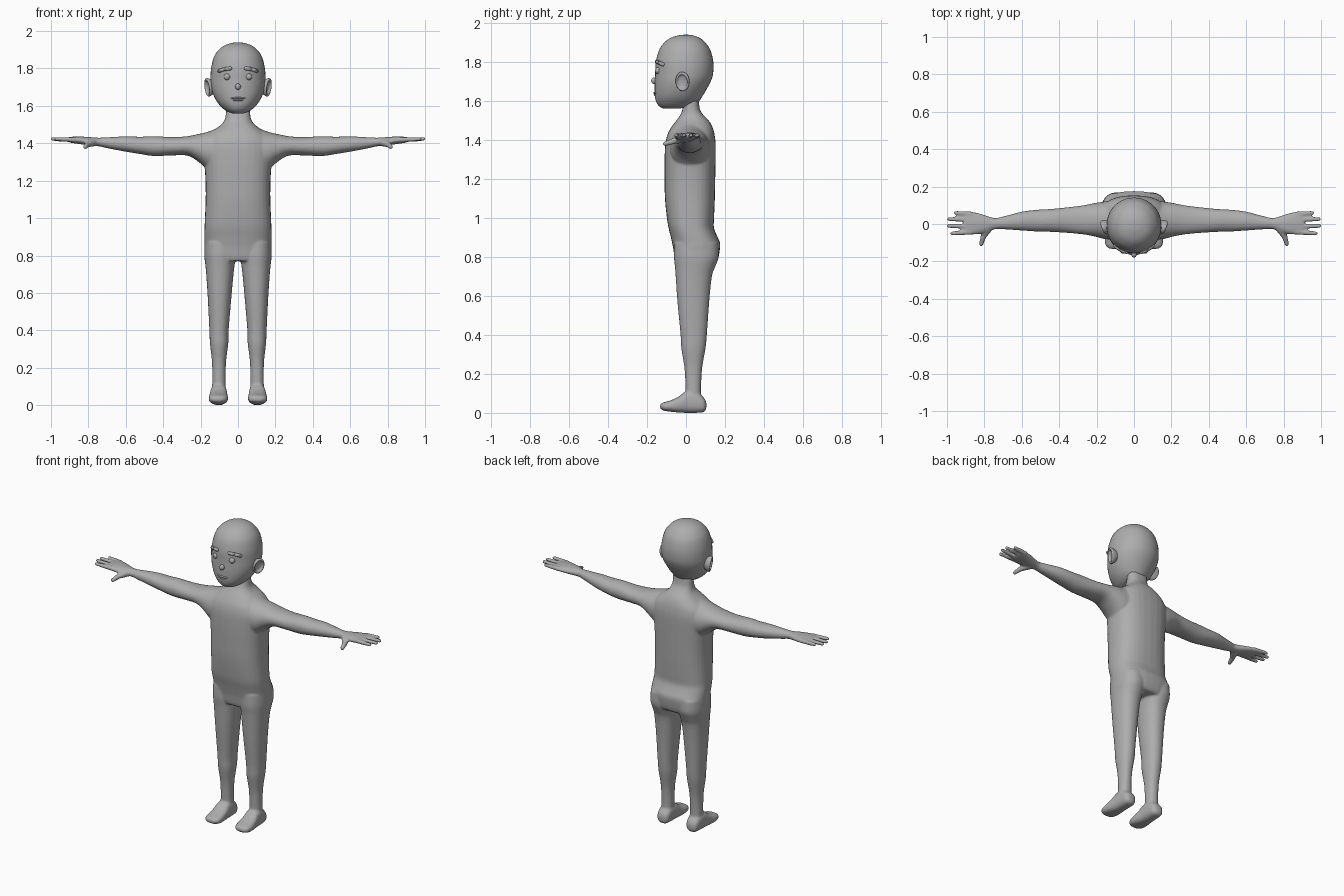
import bpy, bmesh, math
from mathutils import Vector, Matrix

grey = bpy.data.materials.new("plain_grey")
grey.diffuse_color = (0.42, 0.42, 0.42, 1)


def spline(rows, steps):
    """Catmull-Rom interpolation through the section rows."""
    out = []
    for i in range(len(rows) - 1):
        p = [rows[max(0, min(len(rows) - 1, i + k))] for k in (-1, 0, 1, 2)]
        for s in range(steps):
            t = s / steps
            out.append([0.5 * (2 * b + (c - a) * t + (2 * a - 5 * b + 4 * c - d) * t * t
                               + (3 * b - a - 3 * c + d) * t ** 3)
                        for a, b, c, d in zip(*p)])
    return out + [list(rows[-1])]


def loft(bm, rows, axis="z", side=1, n=2.0, segs=32, steps=4):
    """Rows are (position, a_min, a_max, b_min, b_max) sections along an axis."""
    rings = []
    for t, a0, a1, b0, b1 in spline(rows, steps):
        ring = []
        for k in range(segs):
            ang = 2 * math.pi * k / segs
            c, s = math.cos(ang), math.sin(ang)
            a = (a0 + a1) / 2 + (a1 - a0) / 2 * math.copysign(abs(c) ** (2 / n), c)
            b = (b0 + b1) / 2 + (b1 - b0) / 2 * math.copysign(abs(s) ** (2 / n), s)
            x, y, z = {"z": (a, b, t), "x": (t, a, b), "y": (a, t, b)}[axis]
            ring.append(bm.verts.new((x * side, y, z)))
        rings.append(ring)
    for r, q in zip(rings, rings[1:]):
        for k in range(segs):
            j = (k + 1) % segs
            bm.faces.new((r[k], r[j], q[j], q[k]))
    bm.faces.new(rings[0])
    bm.faces.new(rings[-1])


def capsule(bm, a, b, r0, r1, side=1):
    """Tapered rounded bar between two points."""
    a, b = (Vector((p[0] * side, p[1], p[2])) for p in (a, b))
    d = b - a
    rot = d.to_track_quat("Z", "Y").to_matrix().to_4x4()
    bmesh.ops.create_cone(bm, cap_ends=True, segments=16, radius1=r0, radius2=r1,
                          depth=d.length, matrix=Matrix.Translation((a + b) / 2) @ rot)
    for p, r in ((a, r0), (b, r1)):
        bmesh.ops.create_uvsphere(bm, u_segments=16, v_segments=10, radius=r,
                                  matrix=Matrix.Translation(p))


def finish(name, bm):
    bmesh.ops.recalc_face_normals(bm, faces=bm.faces)
    for f in bm.faces:
        f.smooth = True
    me = bpy.data.meshes.new(name)
    bm.to_mesh(me)
    bm.free()
    me.materials.append(grey)
    ob = bpy.data.objects.new(name, me)
    bpy.context.collection.objects.link(ob)
    return ob


def ellipsoid(name, loc, scale):
    bm = bmesh.new()
    bmesh.ops.create_uvsphere(bm, u_segments=20, v_segments=12, radius=1,
                              matrix=Matrix.Translation(loc) @ Matrix.Diagonal((*scale, 1)))
    return finish(name, bm)


# Torso and neck: z, half width, front y, back y
body = bmesh.new()
torso = [(.77, .15, -.05, .15), (.79, .17, -.058, .165), (.84, .18, -.065, .174),
         (.875, .18, -.072, .174), (.91, .18, -.08, .158), (.95, .179, -.09, .143),
         (1.0, .177, -.098, .144), (1.1, .173, -.108, .148), (1.2, .174, -.11, .15),
         (1.3, .18, -.11, .152), (1.38, .185, -.106, .152), (1.43, .17, -.094, .146),
         (1.465, .135, -.075, .136), (1.495, .096, -.053, .12), (1.52, .074, -.034, .096),
         (1.55, .066, -.02, .074), (1.59, .064, -.012, .066), (1.64, .06, -.01, .06)]
loft(body, [(z, -w, w, f, b) for z, w, f, b in torso], n=2.5)

# Legs: z, inner x, outer x, front y, back y
leg = [(.87, .01, .178, -.06, .165), (.8, .012, .18, -.062, .168), (.75, .018, .175, -.057, .15),
       (.7, .024, .17, -.053, .133), (.58, .035, .162, -.045, .12), (.4, .05, .153, -.028, .107),
       (.33, .052, .15, -.024, .1), (.23, .064, .139, -.008, .083),
       (.12, .066, .138, -.002, .077), (.05, .065, .14, 0, .08)]
# Feet: y, inner x, outer x, bottom z, top z
foot = [(.104, .088, .122, .02, .055), (.09, .066, .14, .004, .08), (.05, .06, .146, 0, .11),
        (0, .058, .149, 0, .11), (-.04, .055, .154, .002, .082), (-.08, .053, .157, .006, .064),
        (-.115, .06, .152, .012, .054), (-.133, .082, .13, .022, .044)]
# Arms with palms: x, front y, back y, bottom z, top z
arm = [(.1, -.085, .125, 1.25, 1.485), (.16, -.08, .12, 1.26, 1.462), (.21, -.067, .112, 1.3, 1.45),
       (.27, -.056, .1, 1.334, 1.438), (.35, -.048, .09, 1.335, 1.433),
       (.45, -.042, .08, 1.332, 1.438), (.52, -.04, .076, 1.342, 1.435),
       (.6, -.035, .066, 1.355, 1.437), (.7, -.028, .04, 1.374, 1.432),
       (.745, -.028, .032, 1.384, 1.43), (.79, -.045, .045, 1.388, 1.433),
       (.84, -.056, .061, 1.395, 1.436), (.89, -.057, .066, 1.402, 1.435),
       (.91, -.05, .058, 1.408, 1.43)]
# Fingers: base y, tip y, tip x
fingers = [(.053, .06, .955), (.022, .027, .99), (-.012, -.01, .992), (-.044, -.05, .972)]
for s in (-1, 1):
    loft(body, leg, "z", s, 2.2)
    loft(body, foot, "y", s, 2.6)
    loft(body, arm, "x", s, 2.1)
    for y0, y1, x1 in fingers:
        capsule(body, (.87, y0, 1.419), (x1, y1, 1.423), .014, .011, s)
    capsule(body, (.775, -.02, 1.405), (.805, -.065, 1.393), .022, .016, s)
    capsule(body, (.805, -.065, 1.393), (.817, -.108, 1.38), .016, .012, s)

# Fuse the body into one smooth skin
body = finish("body", body)
fuse = body.modifiers.new("fuse", "REMESH")
fuse.mode = "VOXEL"
fuse.voxel_size = .0065
fuse.use_smooth_shade = True
relax = body.modifiers.new("relax", "SMOOTH")
relax.factor, relax.iterations = .5, 6

# Head: z, half width, front y, back y
head = [(1.939, .012, -.012, .012), (1.935, .04, -.042, .038), (1.92, .078, -.084, .075),
        (1.895, .107, -.115, .102), (1.86, .129, -.138, .125), (1.8, .144, -.155, .14),
        (1.74, .147, -.158, .139), (1.7, .144, -.16, .127), (1.66, .132, -.161, .106),
        (1.62, .111, -.159, .082), (1.59, .085, -.151, .06), (1.57, .058, -.135, .02),
        (1.56, .03, -.115, -.04)]
bm = bmesh.new()
loft(bm, [(z, -w, w, f, b) for z, w, f, b in head], n=2.05, segs=40)
finish("head", bm)

# Nose and lips
ellipsoid("nose", (0, -.162, 1.703), (.015, .017, .017))
ellipsoid("upper_lip", (0, -.152, 1.641), (.04, .015, .007))
ellipsoid("lower_lip", (0, -.152, 1.631), (.028, .014, .007))

for s, tag in ((-1, "right"), (1, "left")):
    # Eyes
    ellipsoid("eye_" + tag, (s * .058, -.141, 1.755), (.018, .018, .018))
    # Eyebrows
    bm = bmesh.new()
    pts = [(.042, -.15, 1.8), (.072, -.138, 1.796), (.1, -.118, 1.787)]
    for a, b in zip(pts, pts[1:]):
        capsule(bm, a, b, .01, .01, s)
    finish("eyebrow_" + tag, bm)
    # Ears: shallow cups, tilted outwards at the back and top
    bm = bmesh.new()
    cup = [(-.03, .6), (-.012, .85), (.004, 1), (.012, .92), (.011, .75), (.002, .6), (-.002, .2)]
    loft(bm, [(x, -.038 * r, .038 * r, -.05 * r, .05 * r) for x, r in cup], "x", s, segs=24)
    turn = Matrix.Rotation(s * math.radians(-22), 4, "Z") @ Matrix.Rotation(s * math.radians(8), 4, "Y")
    bm.transform(Matrix.Translation((s * .155, -.016, 1.7)) @ turn)
    finish("ear_" + tag, bm)
